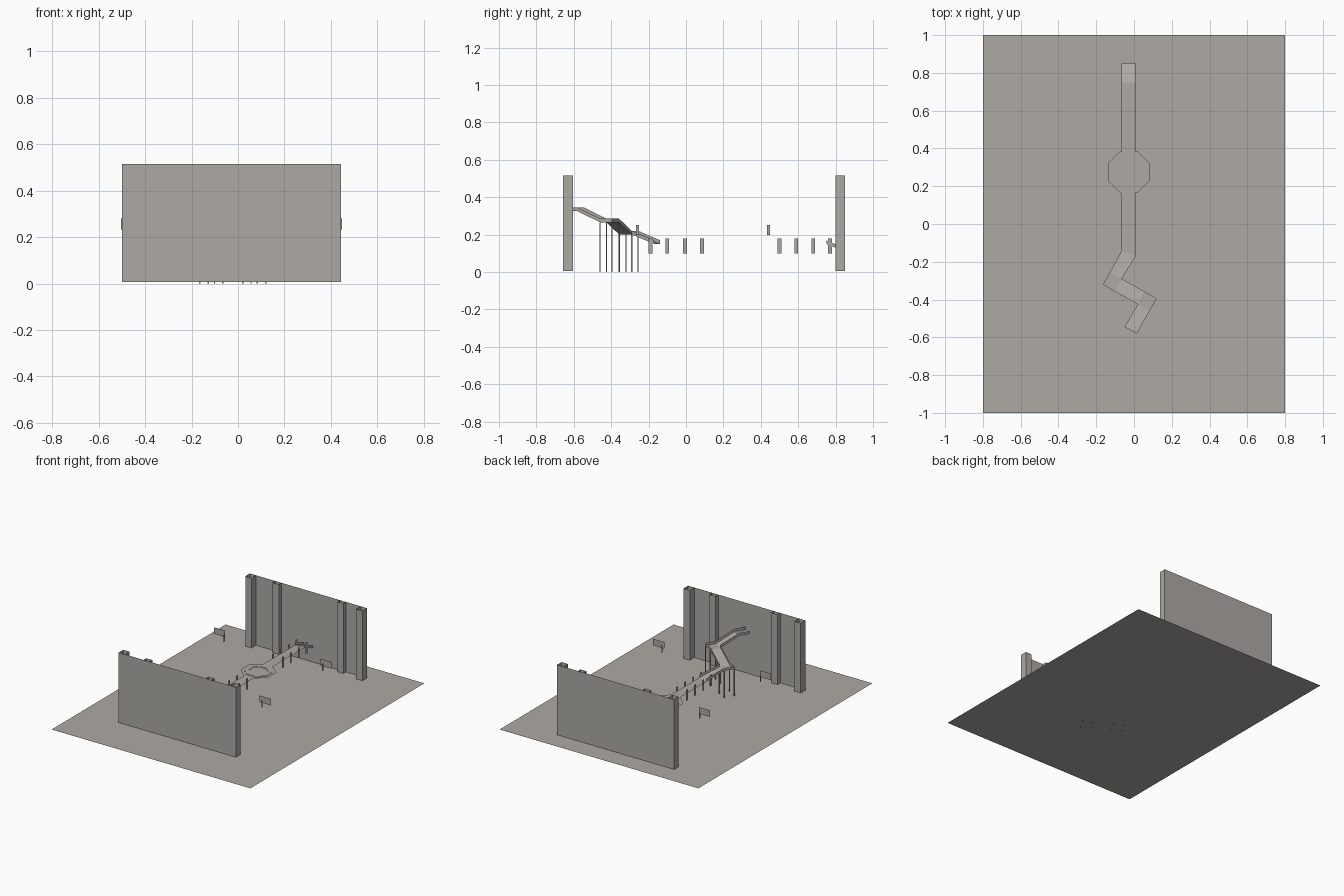
import bpy, math
from mathutils import Vector

if "Cube" in bpy.data.objects:
    bpy.data.objects.remove(bpy.data.objects["Cube"])

stone = bpy.data.materials.new("warm grey stone")
stone.diffuse_color = (0.42, 0.40, 0.375, 1)
stone.use_nodes = True
stone.node_tree.nodes["Principled BSDF"].inputs["Base Color"].default_value = stone.diffuse_color

G = 0.006       # ground height
TOP = 0.515     # wall height
CX = -0.028     # walkway centre line


def sheets(name, polys):
    """One object made of thin polygons, each a list of points."""
    verts, faces = [], []
    for p in polys:
        faces.append(list(range(len(verts), len(verts) + len(p))))
        verts += [tuple(v) for v in p]
    me = bpy.data.meshes.new(name)
    me.from_pydata(verts, [], faces)
    me.materials.append(stone)
    ob = bpy.data.objects.new(name, me)
    bpy.context.collection.objects.link(ob)
    return ob


def upright(a, b, z0, z1):
    """Vertical rectangle over the plan line a-b."""
    return [(*a, z0), (*b, z0), (*b, z1), (*a, z1)]


def open_box(x0, x1, y0, y1, z0, z1):
    """Four sides of a box without ends."""
    c = [(x0, y0), (x1, y0), (x1, y1), (x0, y1)]
    return [upright(c[i], c[(i + 1) % 4], z0, z1) for i in range(4)]


def flat(x0, x1, y0, y1, z0, z1=None):
    """Floor strip, height z0 at y0 and z1 at y1."""
    z1 = z0 if z1 is None else z1
    return [(x0, y0, z0), (x1, y0, z0), (x1, y1, z1), (x0, y1, z1)]


# Ground
sheets("ground", [flat(-0.8, 0.8, -1, 1, G)])

# End walls: outer sheet with open three-sided pilasters on the inside
X0, X1 = -0.5, 0.443


def wall(name, outer, inner, mid, pilasters):
    s = 1 if inner > outer else -1
    a, b = ((X0, outer), (X1, outer)) if s > 0 else ((X1, outer), (X0, outer))
    sheets(name, [upright(a, b, G, TOP)])
    polys = []
    for x0, depth in pilasters:
        y = inner if depth == "deep" else mid
        l, r = (x0, x0 + 0.05)[::s]
        polys += [upright((r, y), (l, y), G, TOP),
                  upright((r, outer), (r, y), G, TOP),
                  upright((l, y), (l, outer), G, TOP)]
    sheets(name + "_pilasters", polys)


wall("front_wall", -0.657, -0.605, -0.625,
     [(X0, "deep"), (-0.30, "mid"), (0.20, "mid"), (X1 - 0.05, "deep")])
wall("back_wall", 0.85, 0.798, 0.82,
     [(X0, "deep"), (-0.295, "mid"), (0.225, "mid"), (X1 - 0.05, "deep")])

# Straight walkway with an octagonal plaza
D, W = 0.15, 0.037
L, R = CX - W, CX + W
sheets("walkway", [
    flat(L, R, 0.385, 0.75, D),
    flat(L, R, 0.75, 0.85, D, 0.11),
    [(L, -0.14, D), (R, -0.17, D), (R, 0.165, D), (L, 0.165, D)],
])
sheets("end_ramp_rails", [
    [(x, 0.75, D), (x, 0.85, 0.11), (x, 0.85, 0.128), (x, 0.75, 0.168)]
    for x in (L, R)])


def octagon(half, z):
    r = half / math.cos(math.pi / 8)
    return [(CX + r * math.cos(math.pi / 8 + i * math.pi / 4),
             0.275 + r * math.sin(math.pi / 8 + i * math.pi / 4), z)
            for i in range(8)]


def ring(h0, h1, z):
    a, b = octagon(h0, z), octagon(h1, z)
    return [[a[i], a[(i + 1) % 8], b[(i + 1) % 8], b[i]] for i in range(8)]


sheets("plaza_border", ring(0.11, 0.088, D))
sheets("plaza_ring", ring(0.088, 0.06, D + 0.003))
sheets("plaza_centre", [octagon(0.06, D)])

# Upright plates along both sides of the walkway
plates = []
for y in (-0.19, -0.10, -0.005, 0.085, 0.5, 0.59, 0.68, 0.77):
    plates.append(upright((R + 0.003, y - 0.01), (R + 0.003, y + 0.01), 0.10, 0.18))
    plates.append(upright((L - 0.003, y + 0.01), (L - 0.003, y - 0.01), 0.10, 0.18))
sheets("side_plates", plates)

# Zigzag ramp: two edge lines climbing over two landings
Z1, Z2, Z3 = 0.20, 0.265, 0.325
left = [(L, -0.14, D), (-0.128, -0.256, Z1), (-0.165, -0.32, Z1),
        (-0.101, -0.357, Z1), (0.02, -0.425, Z2), (-0.05, -0.545, Z3),
        (-0.088, -0.611, Z3)]
right = [(R, -0.17, D), (-0.065, -0.29, Z1), (0.056, -0.358, Z2),
         (0.12, -0.395, Z2), (0.083, -0.459, Z2), (0.015, -0.58, Z3),
         (-0.025, -0.65, Z3)]
sheets("zigzag_floor", [
    [left[0], left[1], right[1], right[0]],
    [left[1], left[2], left[3], right[1]],
    [left[3], left[4], right[2], right[1]],
    [left[4], right[4], right[3], right[2]],
    [left[4], left[5], right[5], right[4]],
])
up = Vector((0, 0, 0.02))
sheets("zigzag_rails", [
    [line[i], line[i + 1], Vector(line[i + 1]) + up, Vector(line[i]) + up]
    for line in (left, right) for i in range(len(line) - 1)])

# Thin legs under the corners of both landings
legs = []
for x, y, z in left[1:5] + right[1:5]:
    legs += open_box(x - 0.003, x + 0.003, y - 0.003, y + 0.003, 0, z)
sheets("landing_legs", legs)

# Four small panels with short posts
panels, posts = [], []
for y in (-0.26, 0.44):
    for x0, px in ((-0.503, -0.418), (0.357, 0.375)):
        panels.append(upright((x0, y), (x0 + 0.09, y), 0.232, 0.28))
        posts.append(upright((px, y - 0.008), (px, y + 0.008), 0.198, 0.25))
sheets("sign_panels", panels)
sheets("sign_posts", posts)
